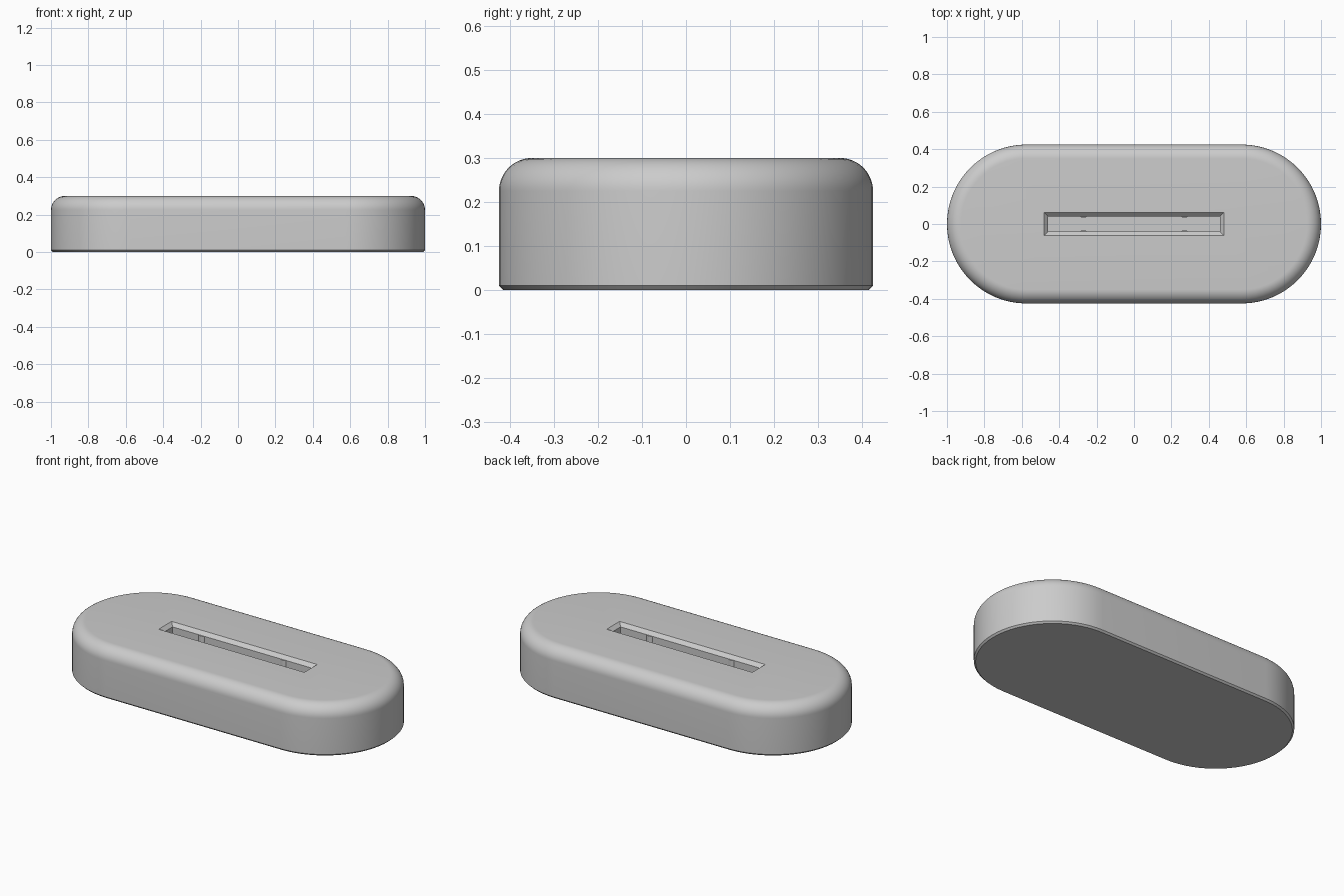
import bpy, bmesh, math

if "Cube" in bpy.data.objects:
    bpy.data.objects.remove(bpy.data.objects["Cube"])

HALF_LEN, HALF_WID, HEIGHT = 1.0, 0.425, 0.30
FILLET, FOOT = 0.075, 0.01             # top rounding, bottom chamfer
SLOT_X, SLOT_Y, SLOT_FLOOR = 0.46, 0.041, 0.10
LIP = 0.02                             # chamfer around the slot mouth
RIB_X, RIB_W, RIB_D = 0.27, 0.019, 0.008

grey = bpy.data.materials.new("light grey")
grey.diffuse_color = (0.6, 0.6, 0.6, 1)
grey.use_nodes = True
grey.node_tree.nodes["Principled BSDF"].inputs["Base Color"].default_value = grey.diffuse_color


def stadium(inset, z, n=32):
    """Rounded-end outline, shrunk by inset."""
    r, cx = HALF_WID - inset, HALF_LEN - HALF_WID
    pts = []
    for side, start in ((1, -math.pi / 2), (-1, math.pi / 2)):
        for i in range(n + 1):
            a = start + math.pi * i / n
            pts.append((side * cx + r * math.cos(a), r * math.sin(a), z))
    return pts


def rectangle(hx, hy, z):
    return [(-hx, -hy, z), (hx, -hy, z), (hx, hy, z), (-hx, hy, z)]


def ribbed_slot(z, n=10):
    """Slot outline with two shallow round ribs bulging in on each long side."""
    rad = (RIB_W ** 2 + RIB_D ** 2) / (2 * RIB_D)
    half = math.asin(RIB_W / rad)
    pts = []
    for s in (1, -1):                  # front side, then back side
        pts.append((-s * SLOT_X, -s * SLOT_Y, z))
        for cx in (-RIB_X, RIB_X):
            for i in range(n + 1):
                a = -half + 2 * half * i / n
                x = cx + rad * math.sin(a)
                y = -SLOT_Y + RIB_D - rad + rad * math.cos(a)
                pts.append((s * x, s * y, z))
        pts.append((s * SLOT_X, -s * SLOT_Y, z))
    return pts


def loft(name, rings):
    """Closed solid through a stack of matching outlines."""
    bm = bmesh.new()
    loops = [[bm.verts.new(p) for p in ring] for ring in rings]
    n = len(loops[0])
    for lo, hi in zip(loops, loops[1:]):
        for i in range(n):
            j = (i + 1) % n
            bm.faces.new((lo[i], lo[j], hi[j], hi[i]))
    bm.faces.new(loops[0][::-1])
    bm.faces.new(loops[-1])
    bmesh.ops.recalc_face_normals(bm, faces=bm.faces)
    me = bpy.data.meshes.new(name)
    bm.to_mesh(me)
    bm.free()
    me.materials.append(grey)
    ob = bpy.data.objects.new(name, me)
    bpy.context.collection.objects.link(ob)
    return ob


# Body: chamfered foot, straight wall, rounded top edge
profile = [(FOOT, 0), (0, FOOT)]
for k in range(13):
    a = math.pi / 2 * k / 12
    profile.append((FILLET * (1 - math.cos(a)),
                    HEIGHT - FILLET + FILLET * math.sin(a)))
base = loft("base", [stadium(d, z) for d, z in profile])

# Slot cutters: ribbed pocket, then the flared mouth
over = 0.02
pocket = loft("slot_cutter", [ribbed_slot(SLOT_FLOOR), ribbed_slot(HEIGHT + over)])
mouth = loft("mouth_cutter", [
    rectangle(SLOT_X, SLOT_Y, HEIGHT - LIP),
    rectangle(SLOT_X + LIP + over, SLOT_Y + LIP + over, HEIGHT + over)])

bpy.context.view_layer.objects.active = base
base.select_set(True)
for cutter in (pocket, mouth):
    cutter.hide_render = True
    mod = base.modifiers.new(cutter.name, 'BOOLEAN')
    mod.operation, mod.solver, mod.object = 'DIFFERENCE', 'EXACT', cutter
    bpy.ops.object.modifier_apply(modifier=mod.name)
    bpy.data.objects.remove(cutter)

# Smooth rounding with crisp chamfers
bpy.context.view_layer.objects.active = base
base.select_set(True)
bpy.ops.object.shade_smooth_by_angle(angle=math.radians(30))
